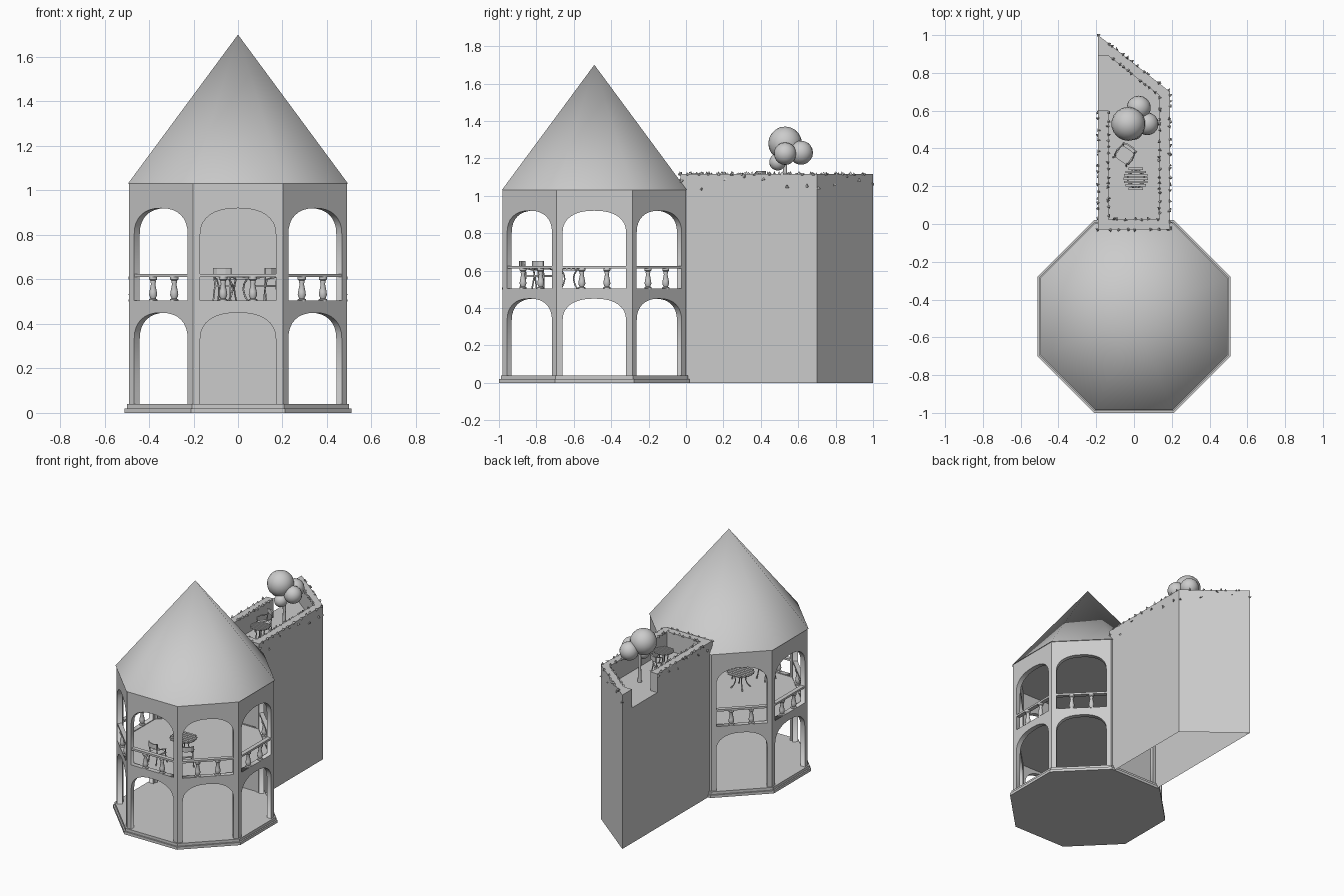
import bpy, bmesh, math, random
from mathutils import Matrix, Vector

random.seed(4)
if "Cube" in bpy.data.objects:
    bpy.data.objects.remove(bpy.data.objects["Cube"])

stone = bpy.data.materials.new("pale_grey_stone")
stone.use_nodes = True
GREY = (0.6, 0.6, 0.6, 1)
stone.diffuse_color = GREY
stone.node_tree.nodes["Principled BSDF"].inputs["Base Color"].default_value = GREY

CENTRE = Matrix.Translation((0, -0.49, 0))
APOTHEM, WALL, EAVE = 0.49, 0.035, 1.03


def add(name, mesh, matrix=Matrix(), smooth=None):
    ob = bpy.data.objects.new(name, mesh)
    bpy.context.collection.objects.link(ob)
    ob.matrix_world = matrix
    if not mesh.materials:
        mesh.materials.append(stone)
    if smooth:
        bpy.ops.object.select_all(action="DESELECT")
        ob.select_set(True)
        bpy.context.view_layer.objects.active = ob
        bpy.ops.object.shade_smooth_by_angle(angle=math.radians(smooth))
    return ob


def to_mesh(bm, name):
    mesh = bpy.data.meshes.new(name)
    bm.to_mesh(mesh)
    bm.free()
    return mesh


def prism(name, outline, z0, z1, matrix=Matrix()):
    bm = bmesh.new()
    face = bm.faces.new([bm.verts.new((x, y, z0)) for x, y in outline])
    top = bmesh.ops.extrude_face_region(bm, geom=[face])["geom"]
    bmesh.ops.translate(bm, vec=(0, 0, z1 - z0), verts=[v for v in top if isinstance(v, bmesh.types.BMVert)])
    bmesh.ops.recalc_face_normals(bm, faces=bm.faces)
    return add(name, to_mesh(bm, name), matrix)


def box(name, size, at, matrix=Matrix()):
    bm = bmesh.new()
    bmesh.ops.create_cube(bm, size=1, matrix=Matrix.Translation(at) @ Matrix.Diagonal((*size, 1)))
    return add(name, to_mesh(bm, name), matrix)


def octagon(apothem):
    r = apothem / math.cos(math.pi / 8)
    return [(r * math.cos((i + 0.5) * math.pi / 4), r * math.sin((i + 0.5) * math.pi / 4)) for i in range(8)]


def lathe(name, profile, matrix, segments=12):
    bm = bmesh.new()
    verts = [bm.verts.new((r, 0, z)) for r, z in profile]
    edges = [bm.edges.new(pair) for pair in zip(verts, verts[1:])]
    bmesh.ops.spin(bm, geom=verts + edges, axis=(0, 0, 1), cent=(0, 0, 0), steps=segments, angle=math.tau)
    bmesh.ops.remove_doubles(bm, verts=bm.verts, dist=0.0001)
    bmesh.ops.recalc_face_normals(bm, faces=bm.faces)
    return add(name, to_mesh(bm, name), matrix, 40)


def curve_mesh(name, splines, dims, **settings):
    data = bpy.data.curves.new(name, "CURVE")
    data.dimensions = dims
    for points, cyclic in splines:
        sp = data.splines.new("POLY")
        sp.points.add(len(points) - 1)
        for p, co in zip(sp.points, points):
            p.co = (*co, 1) if len(co) == 3 else (*co, 0, 1)
        sp.use_cyclic_u = cyclic
    for key, value in settings.items():
        setattr(data, key, value)
    ob = bpy.data.objects.new(name, data)
    bpy.context.collection.objects.link(ob)
    bpy.context.view_layer.update()
    mesh = bpy.data.meshes.new_from_object(ob.evaluated_get(bpy.context.evaluated_depsgraph_get()))
    bpy.data.objects.remove(ob)
    return mesh


def tube(name, points, radius, matrix, cyclic=False):
    mesh = curve_mesh(name, [(points, cyclic)], "3D", bevel_depth=radius, bevel_resolution=1, use_fill_caps=True)
    return add(name, mesh, matrix, 60)


def arch(bottom, top, half=0.17, rise=0.12):
    points = [(-half, bottom), (half, bottom)]
    for i in range(17):
        a = math.pi * i / 16
        c, s = math.cos(a), math.sin(a)
        points.append((math.copysign(abs(c) ** 0.85, c) * half, top - rise + rise * abs(s) ** 0.85))
    return points


# Plinth, floors and roof of the octagonal pavilion
prism("plinth_lower_step", octagon(0.51), 0, 0.02, CENTRE)
prism("plinth_upper_step", octagon(0.5), 0.02, 0.04, CENTRE)
prism("upper_floor", octagon(0.47), 0.465, 0.5, CENTRE)
bm = bmesh.new()
bmesh.ops.create_cone(bm, cap_ends=True, segments=8, radius1=0.495 / math.cos(math.pi / 8), radius2=0, depth=0.67,
                      matrix=Matrix.Translation((0, 0, EAVE + 0.335)) @ Matrix.Rotation(math.pi / 8, 4, "Z"))
bmesh.ops.remove_doubles(bm, verts=bm.verts, dist=0.0001)
add("pavilion_roof", to_mesh(bm, "pavilion_roof"), CENTRE, 45)

# Eight arched wall panels with balustrades
side = APOTHEM * math.tan(math.pi / 8)
frame = [(-side, 0.03), (side, 0.03), (side, EAVE), (-side, EAVE)]
panel = curve_mesh("wall_panel", [(frame, True), (arch(0.035, 0.45), True), (arch(0.505, 0.92), True)],
                   "2D", fill_mode="BOTH", extrude=WALL / 2)
panel.transform(Matrix.Rotation(math.pi / 2, 4, "X"))
baluster_profile = [(0, 0), (0.02, 0), (0.02, 0.01), (0.012, 0.014), (0.019, 0.03), (0.017, 0.045),
                    (0.01, 0.08), (0.013, 0.088), (0.012, 0.094), (0.019, 0.1), (0.019, 0.112), (0, 0.112)]
for i in range(8):
    turn = CENTRE @ Matrix.Rotation(i * math.pi / 4, 4, "Z") @ Matrix.Translation((0, WALL / 2 - APOTHEM, 0))
    add("wall_panel", panel, turn)
    if i == 4:
        continue
    box("hand_rail", (0.36, 0.03, 0.014), (0, 0, 0.618), turn)
    for x in (-0.067, 0.067):
        lathe("baluster", baluster_profile, turn @ Matrix.Translation((x, 0, 0.5)))

# Long rear block with a slanted end and sunken terrace
block = prism("rear_block", [(-0.19, -0.03), (0.19, -0.03), (0.19, 0.7), (-0.19, 1)], 0, 1.115)
well = prism("terrace_cutter", [(-0.135, 0.025), (0.135, 0.025), (0.135, 0.68), (-0.135, 0.89)], 0.98, 1.3)
gap = prism("gap_cutter", [(-0.3, 0.6), (-0.1, 0.6), (-0.1, 0.86), (-0.135, 0.89), (-0.3, 0.89)], 0.98, 1.3)
for cutter in (well, gap):
    mod = block.modifiers.new("cut", "BOOLEAN")
    mod.operation, mod.solver, mod.object = "DIFFERENCE", "EXACT", cutter
bpy.context.view_layer.update()
cut = bpy.data.meshes.new_from_object(block.evaluated_get(bpy.context.evaluated_depsgraph_get()))
block.modifiers.clear()
bm = bmesh.new()
bm.from_mesh(cut)
bmesh.ops.delete(bm, geom=[f for f in bm.faces if all(v.co.z < 0.01 for v in f.verts)], context="FACES")
block.data = to_mesh(bm, "rear_block")
for cutter in (well, gap):
    bpy.data.objects.remove(cutter)

# Small pointed leaves creeping over the parapet
bm = bmesh.new()
runs = [((-0.19, 0.6), (-0.19, -0.03)), ((-0.19, -0.03), (0.19, -0.03)), ((0.19, -0.03), (0.19, 0.7)),
        ((0.19, 0.7), (-0.19, 1)), ((0.135, 0.68), (-0.135, 0.89)), ((-0.135, 0.025), (0.135, 0.025)),
        ((0.135, 0.025), (0.135, 0.68)), ((-0.135, 0.6), (-0.135, 0.025))]
for k, (a, b) in enumerate(runs):
    a, b = Vector(a), Vector(b)
    count = int((b - a).length / 0.035)
    for i in range(count):
        p = a.lerp(b, (i + random.random()) / count)
        low = random.uniform(0.01, 0.08) if k < 4 and i % 3 == 0 else 0
        spin = Matrix.Rotation(random.uniform(0, 6), 4, "Z") @ Matrix.Rotation(random.uniform(0, 2), 4, "X")
        bmesh.ops.create_cone(bm, cap_ends=True, segments=3, radius1=0.013, radius2=0.001, depth=0.014,
                              matrix=Matrix.Translation((p.x, p.y, 1.117 - low)) @ spin)
add("parapet_leaves", to_mesh(bm, "parapet_leaves"))

# Terrace tree
lathe("tree_trunk", [(0, 0), (0.014, 0), (0.01, 0.1), (0.012, 0.25), (0, 0.25)], Matrix.Translation((0, 0.53, 0.98)))
for x, y, z, r in ((-0.03, 0.53, 1.28, 0.09), (0.025, 0.615, 1.23, 0.064), (0.07, 0.53, 1.225, 0.06), (0, 0.49, 1.18, 0.045)):
    bm = bmesh.new()
    bmesh.ops.create_uvsphere(bm, u_segments=18, v_segments=10, radius=r)
    add("tree_crown", to_mesh(bm, "tree_crown"), Matrix.Translation((x, y, z)), 60)


# Slatted round table with four bowed legs
def table(x, y, z, r):
    m = Matrix.Translation((x, y, z))
    for i in range(-3, 4):
        half = math.sqrt(1 - (i / 3.7) ** 2) * r
        box("table_slat", (2 * half, r * 0.19, 0.008), (0, i * r / 3.7, 0.112), m)
    ring = [(r * 0.7 * math.cos(a * math.pi / 8), r * 0.7 * math.sin(a * math.pi / 8), 0.104) for a in range(16)]
    tube("table_ring", ring, 0.004, m, True)
    for i in range(4):
        leg = [(r * k, 0, h) for k, h in ((0.7, 0.105), (0.45, 0.08), (0.38, 0.055), (0.5, 0.025), (0.75, 0))]
        tube("table_leg", leg, 0.004, m @ Matrix.Rotation((i + 0.5) * math.pi / 2, 4, "Z"))


# Chair with splayed legs, arms and a curved back rest
def chair(x, y, z, angle):
    m = Matrix.Translation((x, y, z)) @ Matrix.Rotation(math.radians(angle), 4, "Z")
    box("chair_seat", (0.08, 0.075, 0.01), (0, 0, 0.07), m)
    for sx in (-1, 1):
        tube("chair_front_leg", [(sx * 0.035, 0.032, 0.07), (sx * 0.037, 0.038, 0.035), (sx * 0.043, 0.044, 0)], 0.004, m)
        tube("chair_back_leg", [(sx * 0.04, -0.05, 0), (sx * 0.036, -0.036, 0.07), (sx * 0.038, -0.046, 0.145)], 0.004, m)
        tube("chair_arm", [(sx * 0.038, -0.043, 0.11), (sx * 0.048, 0, 0.108), (sx * 0.044, 0.03, 0.1), (sx * 0.036, 0.03, 0.07)], 0.004, m)
    back = [(-0.042, -0.04), (-0.02, -0.052), (0.02, -0.052), (0.042, -0.04)]
    prism("chair_back_rest", back + [(px, py - 0.008) for px, py in reversed(back)], 0.118, 0.152, m)


table(0, -0.625, 0.5, 0.087)
chair(-0.06, -0.83, 0.5, -15)
chair(0.12, -0.76, 0.5, 45)
table(0.01, 0.24, 0.98, 0.065)
chair(-0.05, 0.365, 0.98, 145)
